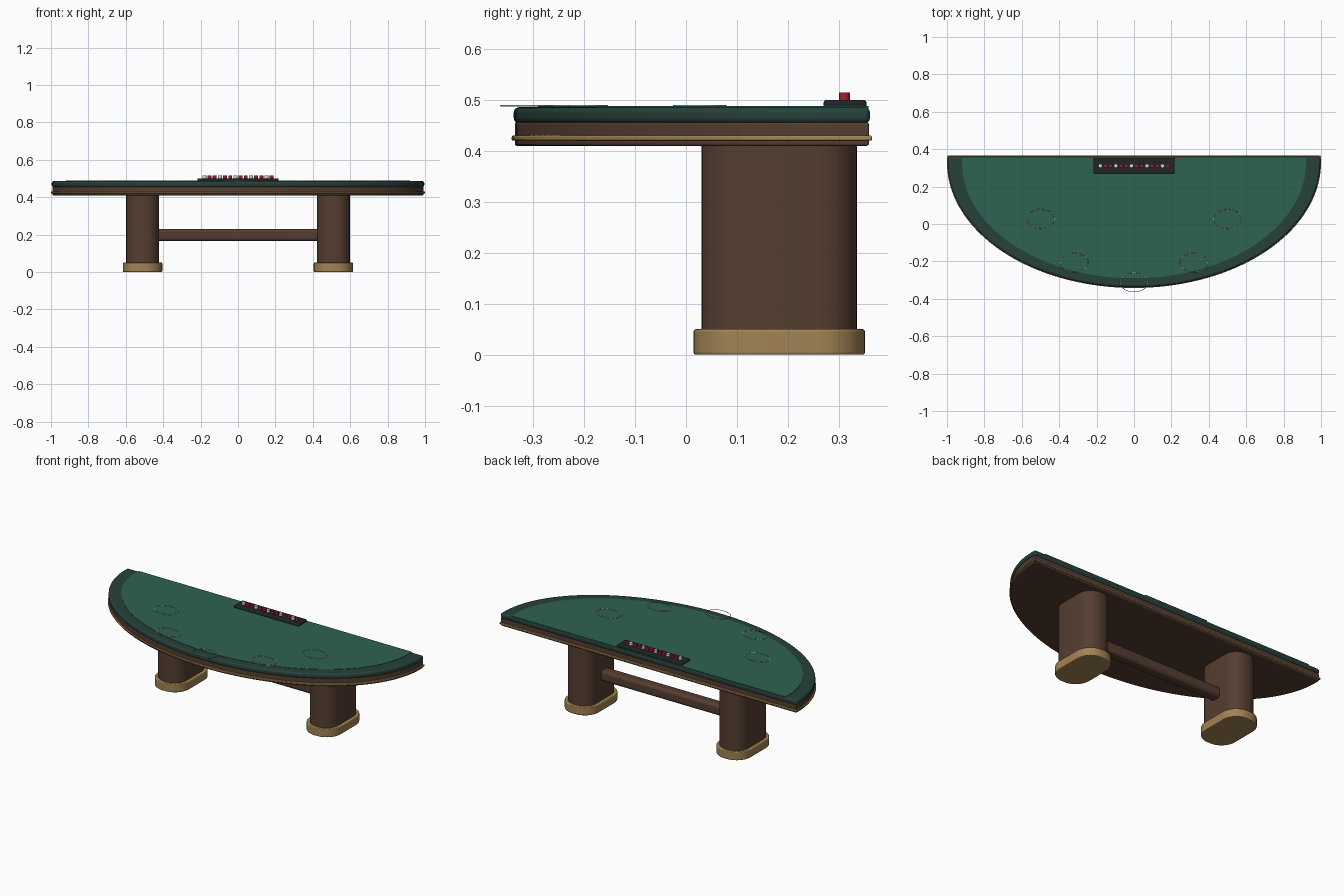
import bpy, bmesh
from math import sin, cos, pi, radians

if "Cube" in bpy.data.objects:
    bpy.data.objects.remove(bpy.data.objects["Cube"])


def material(name, rgb):
    m = bpy.data.materials.new(name)
    m.diffuse_color = (*rgb, 1)
    m.use_nodes = True
    m.node_tree.nodes["Principled BSDF"].inputs["Base Color"].default_value = m.diffuse_color
    return m


WOOD = material("wood", (0.09, 0.048, 0.03))
BRASS = material("brass", (0.36, 0.23, 0.09))
LEATHER = material("leather", (0.02, 0.052, 0.043))
FELT = material("felt", (0.027, 0.125, 0.085))
BLACK = material("black", (0.015, 0.018, 0.018))
RED = material("red", (0.35, 0.015, 0.025))
WHITE = material("white", (0.75, 0.72, 0.65))
LINE = material("line", (0.5, 0.47, 0.33))


def prism(name, outline, z0, z1, mat, bevel=0.0, segments=3):
    """Extrude a closed outline from z0 to z1, with softened rims."""
    bm = bmesh.new()
    face = bm.faces.new([bm.verts.new((x, y, z0)) for x, y in outline])
    top = bmesh.ops.extrude_face_region(bm, geom=[face])
    verts = [v for v in top["geom"] if isinstance(v, bmesh.types.BMVert)]
    bmesh.ops.translate(bm, vec=(0, 0, z1 - z0), verts=verts)
    bmesh.ops.recalc_face_normals(bm, faces=bm.faces)
    mesh = bpy.data.meshes.new(name)
    bm.to_mesh(mesh)
    bm.free()
    ob = bpy.data.objects.new(name, mesh)
    bpy.context.collection.objects.link(ob)
    mesh.materials.append(mat)
    bpy.ops.object.select_all(action='DESELECT')
    ob.select_set(True)
    bpy.context.view_layer.objects.active = ob
    bpy.ops.object.shade_smooth_by_angle(angle=radians(35))
    if bevel:
        b = ob.modifiers.new("soft_edges", 'BEVEL')
        b.width, b.segments, b.limit_method = bevel, segments, 'ANGLE'
        b.angle_limit = radians(35)
    return ob


def half_oval(half_w, front, back, yc=0.33, n=72):
    """Half ellipse towards -y closed by a straight back edge."""
    pts = [(half_w * cos(pi + pi * i / n), yc + (yc - front) * sin(pi + pi * i / n))
           for i in range(n + 1)]
    return pts + [(half_w, back), (-half_w, back)]


def rounded_rect(cx, cy, w, d, r, n=10):
    pts = []
    for k, (sx, sy) in enumerate([(1, 1), (-1, 1), (-1, -1), (1, -1)]):
        for i in range(n + 1):
            a = (k + i / n) * pi / 2
            pts.append((cx + sx * (w / 2 - r) + r * cos(a),
                        cy + sy * (d / 2 - r) + r * sin(a)))
    return pts


# Table top: wooden apron, brass band, padded rail and felt
prism("apron", half_oval(0.993, -0.336, 0.359), 0.41, 0.456, WOOD, 0.004)
prism("brass_band", half_oval(1.0, -0.342, 0.365), 0.42, 0.43, BRASS, 0.003)
prism("padded_rail", half_oval(0.996, -0.338, 0.361), 0.454, 0.486, LEATHER, 0.011, 4)
prism("felt_surface", half_oval(0.92, -0.29, 0.358), 0.47, 0.488, FELT)

# Pedestal legs with brass feet
for side, s in (("left", -1), ("right", 1)):
    prism(side + "_leg", rounded_rect(s * 0.51, 0.183, 0.175, 0.305, 0.08),
          0.045, 0.415, WOOD)
    prism(side + "_foot", rounded_rect(s * 0.51, 0.183, 0.21, 0.336, 0.095),
          0, 0.05, BRASS, 0.004)

# Stretcher between the legs
bpy.ops.mesh.primitive_cube_add(size=1, location=(0, 0.178, 0.198))
stretcher = bpy.context.object
stretcher.name = "stretcher"
stretcher.scale = (0.9, 0.066, 0.066)
bpy.ops.object.transform_apply(location=False, rotation=False, scale=True)
stretcher.data.materials.append(WOOD)
bev = stretcher.modifiers.new("soft_edges", 'BEVEL')
bev.width, bev.segments = 0.018, 4
bpy.ops.object.shade_smooth_by_angle(angle=radians(35))

# Betting rings: thin oval loops on the felt
for i, (x, y) in enumerate([(-0.5, 0.027), (-0.32, -0.206), (0, -0.312),
                            (0.32, -0.206), (0.5, 0.027)]):
    bpy.ops.mesh.primitive_torus_add(location=(x, y, 0.4885), major_radius=0.0745,
                                     minor_radius=0.0018, major_segments=48,
                                     minor_segments=6)
    ring = bpy.context.object
    ring.name = f"betting_ring_{i + 1}"
    ring.scale = (1, 0.69, 0.8)
    ring.data.materials.append(LINE)
    bpy.ops.object.shade_smooth_by_angle(angle=radians(60))

# Chip tray and its row of chips
prism("chip_tray", rounded_rect(0, 0.312, 0.435, 0.084, 0.006, 3), 0.48, 0.5, BLACK, 0.005)
for i in range(14):
    x = -0.18 + 0.36 * i / 13
    bpy.ops.mesh.primitive_cylinder_add(vertices=20, radius=0.0105, depth=0.017,
                                        location=(x, 0.311, 0.506))
    chip = bpy.context.object
    chip.name = f"chip_stack_{i + 1}"
    chip.data.materials.append(WHITE if i % 3 == 0 else RED)
    bpy.ops.object.shade_smooth_by_angle(angle=radians(35))
